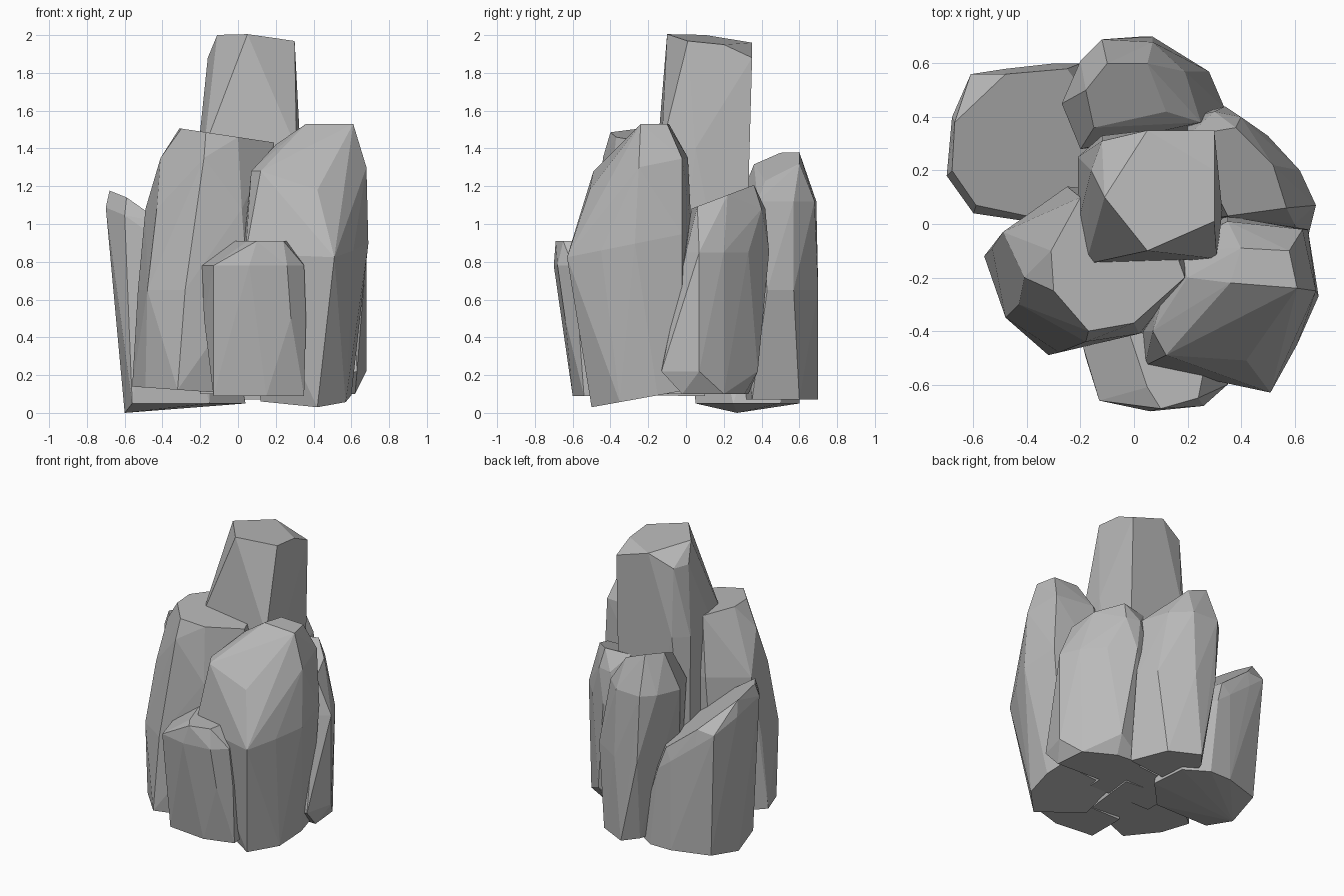
import bpy
import bmesh
import math

default_cube = bpy.data.objects.get("Cube")
if default_cube:
    bpy.data.objects.remove(default_cube, do_unlink=True)

# One plain stone colour for the whole cluster
stone = bpy.data.materials.new("stone_grey")
stone.use_nodes = True
grey = (0.49, 0.49, 0.49, 1)
stone.diffuse_color = grey
shader = stone.node_tree.nodes["Principled BSDF"]
shader.inputs["Base Color"].default_value = grey
shader.inputs["Roughness"].default_value = 0.9


def ring(outline, height, tilt_x=0, tilt_y=0):
    """Lay an outline on a plane that may lean along x and y."""
    return [(x, y, height + tilt_x * x + tilt_y * y) for x, y in outline]


def rock(name, *rings):
    """Wrap stacked rings in a faceted convex skin."""
    bm = bmesh.new()
    for outline in rings:
        for point in outline:
            bm.verts.new(point)
    hull = bmesh.ops.convex_hull(bm, input=bm.verts[:])
    loose = {item for key in ("geom_interior", "geom_unused")
             for item in hull[key] if isinstance(item, bmesh.types.BMVert)}
    bmesh.ops.delete(bm, geom=list(loose), context="VERTS")

    # Merge nearly flat triangles into broad stone facets
    bmesh.ops.dissolve_limit(bm, angle_limit=math.radians(2),
                             verts=bm.verts[:], edges=bm.edges[:])
    bmesh.ops.recalc_face_normals(bm, faces=bm.faces[:])
    mesh = bpy.data.meshes.new(name)
    bm.to_mesh(mesh)
    bm.free()
    mesh.materials.append(stone)
    obj = bpy.data.objects.new(name, mesh)
    bpy.context.collection.objects.link(obj)
    return obj


# Tall centre pillar
rock(
    "centre_pillar",
    ring([(-.2, -.1), (.28, -.1), (.3, .3), (-.2, .25)], .1),
    ring([(-.21, 0), (-.18, -.15), (.31, -.13), (.33, .05),
          (.3, .33), (-.12, .33), (-.21, .25)], 1.4),
    ring([(-.16, .2), (-.12, .31), (.3, .35)], 1.88),
    ring([(.05, -.1), (.3, .01), (.3, .2), (.05, .35), (-.11, .1)],
         2, -.1, -.1),
)

# Broad rock at the front, on the -x side
rock(
    "front_broad_rock",
    ring([(-.56, -.12), (-.49, -.31), (-.32, -.49), (.1, -.3),
          (.15, .1), (-.3, .1)], .1, -.07),
    ring([(-.53, -.09), (-.48, -.35), (-.28, -.48), (.05, -.4)], .65),
    ring([(-.49, -.03), (-.43, -.3), (-.2, -.44), (.02, -.41),
          (.19, -.22), (.2, .1), (-.25, .14)], 1.08),
    ring([(-.41, -.2), (-.18, -.44)], 1.35),
    ring([(-.31, -.1), (-.3, -.25), (-.17, -.4), (0, -.37),
          (.19, -.2), (.1, .05), (-.2, .1)], 1.46, -.15),
)

# Outward leaning rock at the back, on the -x side
lean = (-.76, -.25)
rock(
    "back_leaning_rock",
    ring([(-.6, .27)], 0),
    ring([(-.56, .05), (-.56, .52), (-.3, .6), (-.14, .6),
          (.02, .5), (.04, .25), (-.15, .05)], .05),
    ring([(-.68, .4), (-.7, .18), (-.6, .04), (-.4, .01), (-.15, .1),
          (-.05, .4), (-.2, .6), (-.3, .6), (-.48, .58),
          (-.61, .56)], .6, *lean),
    ring([(-.67, .38), (-.68, .2), (-.59, .07), (-.4, .03),
          (-.2, .12), (-.12, .4), (-.25, .58), (-.48, .56)], .71, *lean),
)

# Pointed rock at the back
rock(
    "back_rock",
    ring([(.02, .7), (-.06, .6), (.22, .6), (.32, .35),
          (-.15, .3)], .07),
    ring([(-.1, .69), (.07, .7), (.28, .57), (.34, .43)], .65),
    ring([(-.27, .45), (-.2, .61), (-.12, .69), (.07, .68),
          (.19, .57), (.25, .38), (-.2, .28)], 1.12),
    ring([(-.18, .5), (-.1, .6), (.05, .6), (.12, .42), (-.15, .36)],
         1.13, -.4, .35),
)

# Rounded rock at the back, on the +x side
rock(
    "back_side_rock",
    ring([(.62, -.02), (.6, .2), (.4, .31), (.2, .33), (.2, 0)], .1),
    ring([(.63, -.13), (.68, .07), (.42, .38)], .22),
    ring([(.6, 0), (.68, .07), (.62, .2), (.5, .33),
          (.34, .44), (.2, .4)], .85),
    ring([(.3, .42), (.4, .4)], 1.08),
    ring([(.2, .33), (.38, .36), (.52, .22), (.57, .06), (.35, .03)],
         1.07, 0, .38),
)

# Large rock at the front, on the +x side
rock(
    "front_large_rock",
    ring([(.42, -.5), (.12, -.33), (.15, -.05), (.58, -.02),
          (.6, -.15), (.57, -.35)], .12, 0, .18),
    ring([(.69, -.27), (.65, -.02), (.35, .03), (.1, -.1),
          (.03, -.4), (.04, -.53), (.51, -.63), (.61, -.45)], .95, 0, .2),
    ring([(.42, -.51), (.6, -.38)], 1.18),
    ring([(.07, -.4), (.12, -.49)], 1.28),
    ring([(.68, -.25), (.63, -.02), (.35, .01), (.16, -.1)], 1.35, 0, .2),
    ring([(.2, -.2), (.25, -.32)], 1.42),
    ring([(.36, -.22), (.61, -.24), (.58, -.1), (.4, -.09)], 1.53),
)

# Small rock leaning forward at the front
rock(
    "front_small_rock",
    ring([(-.13, -.57), (.15, -.6), (.35, -.54), (.33, -.3),
          (-.13, -.3)], .09),
    ring([(-.18, -.5), (-.13, -.61), (.05, -.65), (.28, -.64),
          (.36, -.57), (.35, -.3), (-.18, -.3)], .5),
    ring([(-.19, -.46), (-.13, -.66), (.06, -.7), (.26, -.68),
          (.35, -.6), (.33, -.35), (-.15, -.35)], .78),
    ring([(.05, -.61), (.1, -.69), (.24, -.65), (.28, -.45),
          (-.02, -.4)], .91),
)
